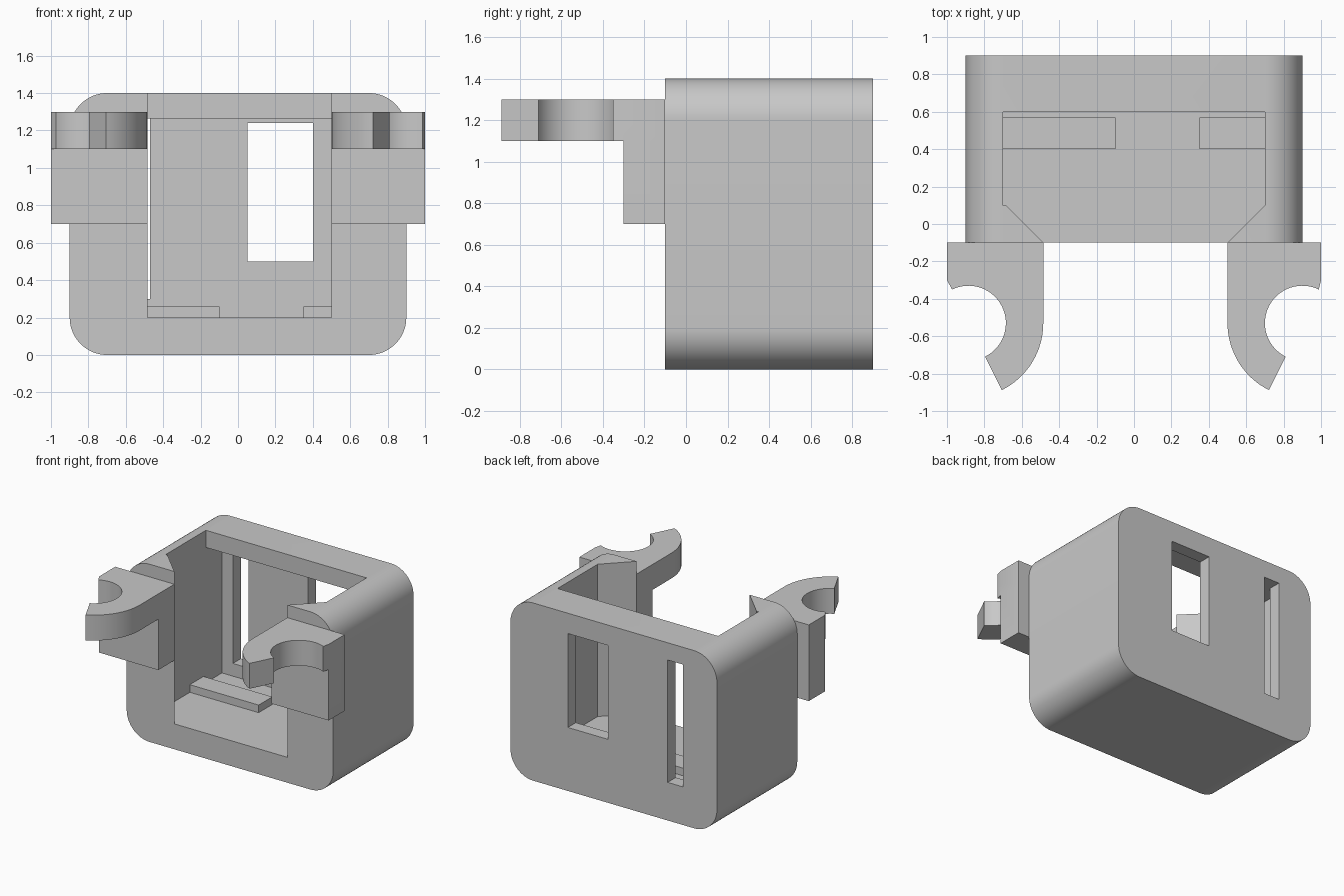
import bpy, bmesh
from math import cos, sin, radians

cube = bpy.data.objects.get("Cube")
if cube:
    bpy.data.objects.remove(cube, do_unlink=True)

grey = bpy.data.materials.new("light_grey")
grey.use_nodes = True
COLOUR = (0.58, 0.58, 0.58, 1)
grey.diffuse_color = COLOUR
grey.node_tree.nodes["Principled BSDF"].inputs["Base Color"].default_value = COLOUR


def prism(name, points, lo, hi, axis):
    """Extrude a flat outline from lo to hi along an axis."""
    place = {"X": lambda u, v: (lo, u, v),
             "Y": lambda u, v: (u, lo, v),
             "Z": lambda u, v: (u, v, lo)}[axis]
    bm = bmesh.new()
    face = bm.faces.new([bm.verts.new(place(u, v)) for u, v in points])
    extruded = bmesh.ops.extrude_face_region(bm, geom=[face])["geom"]
    shift = [(hi - lo) * (axis == a) for a in "XYZ"]
    bmesh.ops.translate(bm, vec=shift,
                        verts=[g for g in extruded if isinstance(g, bmesh.types.BMVert)])
    bmesh.ops.recalc_face_normals(bm, faces=bm.faces)
    mesh = bpy.data.meshes.new(name)
    bm.to_mesh(mesh)
    bm.free()
    mesh.materials.append(grey)
    obj = bpy.data.objects.new(name, mesh)
    bpy.context.collection.objects.link(obj)
    return obj


def rect(u0, u1, v0, v1):
    return [(u0, v0), (u1, v0), (u1, v1), (u0, v1)]


def arc(cx, cy, r, start, end, steps):
    angles = [radians(start + (end - start) * i / steps) for i in range(steps + 1)]
    return [(cx + r * cos(a), cy + r * sin(a)) for a in angles]


def activate(obj):
    bpy.ops.object.select_all(action="DESELECT")
    obj.select_set(True)
    bpy.context.view_layer.objects.active = obj


def combine(obj, tool, operation):
    """Apply a boolean and discard the tool object."""
    tool.hide_render = True
    mod = obj.modifiers.new("boolean", "BOOLEAN")
    mod.operation, mod.solver, mod.object = operation, "EXACT", tool
    activate(obj)
    bpy.ops.object.modifier_apply(modifier=mod.name)
    bpy.data.objects.remove(tool, do_unlink=True)


def smooth(obj):
    activate(obj)
    bpy.ops.object.shade_smooth_by_angle(angle=radians(25))


# Rounded housing
FRONT, BACK, HEIGHT, FLOOR, CEILING = -0.1, 0.9, 1.4, 0.2, 1.265
R = 0.2
outline = []
for cx, cz, start in ((0.7, HEIGHT - R, 0), (-0.7, HEIGHT - R, 90),
                      (-0.7, R, 180), (0.7, R, 270)):
    outline += arc(cx, cz, R, start, start + 90, 16)
housing = prism("housing", outline, FRONT, BACK, "Y")

# Inner chamber, running under the rear top bar
chamber = [(0.1, FLOOR), (0.8, FLOOR), (0.8, CEILING),
           (0.6, CEILING), (0.6, 1.6), (0.1, 1.6)]
combine(housing, prism("chamber_cutter", chamber, -0.7, 0.7, "X"), "DIFFERENCE")

# Front opening with flared sides
throat = [(-0.485, -0.3), (0.5, -0.3), (0.5, FRONT), (0.7, 0.1),
          (0.68, 0.2), (-0.685, 0.2), (-0.685, 0.1), (-0.485, FRONT)]
combine(housing, prism("throat_cutter", throat, FLOOR, 1.6, "Z"), "DIFFERENCE")

# Rear wall slots
for slot in (rect(0.05, 0.4, 0.5, 1.24), rect(-0.605, -0.47, 0.3, 1.264)):
    combine(housing, prism("slot_cutter", slot, 0.75, 1.1, "Y"), "DIFFERENCE")
smooth(housing)

# Ledges on the chamber floor
for name, x0, x1 in (("right_floor_ledge", -0.7, -0.1), ("left_floor_ledge", 0.35, 0.7)):
    prism(name, rect(x0, x1, 0.4, 0.57), FLOOR, 0.26, "Z")

# Clip arms: a bracket block with a curved hook on top
for name, side, inner in (("left_clip", 1, 0.5), ("right_clip", -1, 0.485)):
    cx, cy = inner + 0.4, -0.53
    hook = [(1, FRONT), (inner, FRONT)]
    hook += arc(cx, cy, 0.4, 180, 243.5, 16)
    hook += arc(cx, cy, 0.2, 243.5, 64, 32)
    hook += [(1, -0.3)]
    clip = prism(name, [(side * x, y) for x, y in hook], 1.1, 1.3, "Z")
    block = rect(side * inner, side, -0.3, FRONT)
    combine(clip, prism("bracket_block", block, 0.7, 1.2, "Z"), "UNION")
    smooth(clip)
